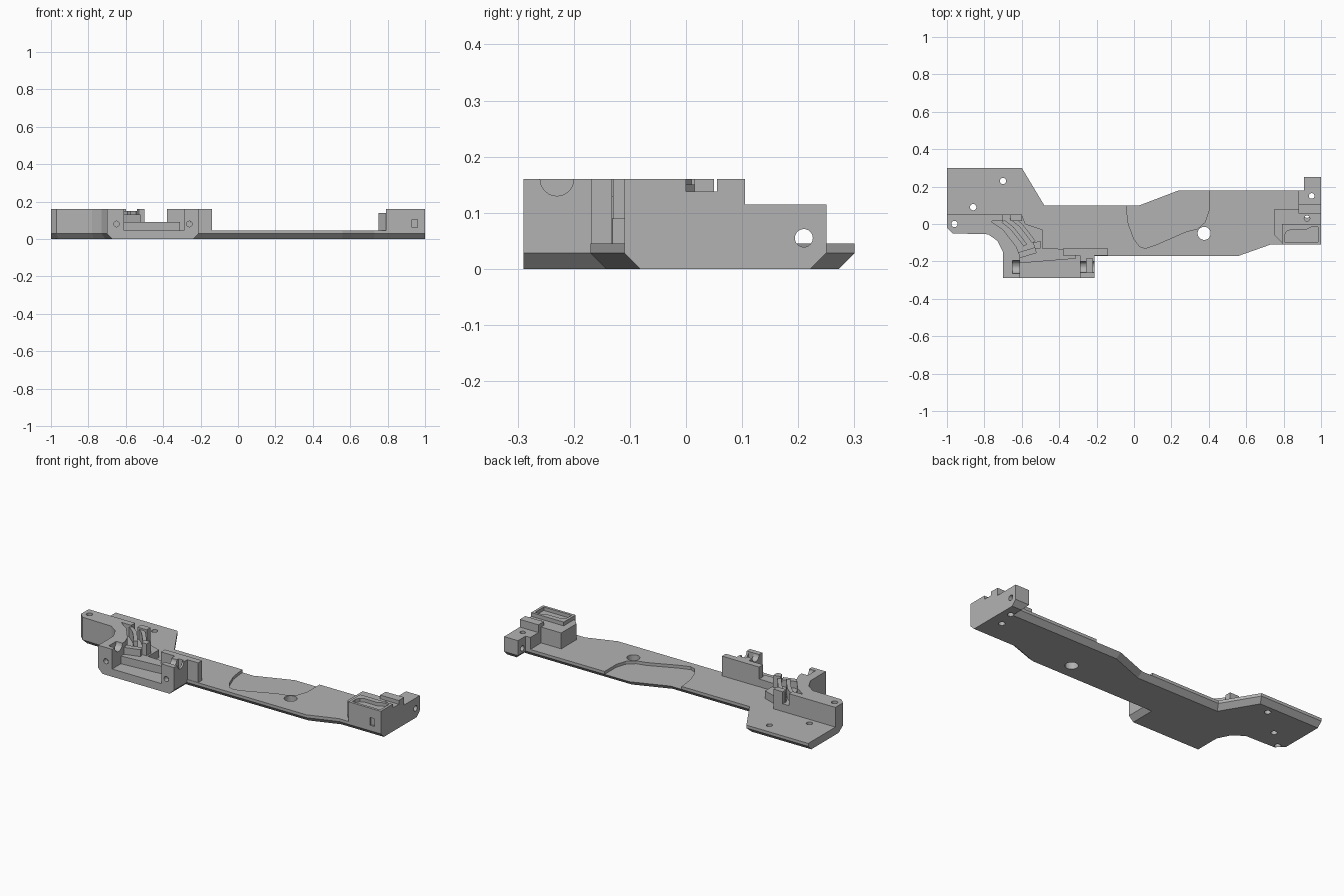
import bpy, bmesh
from mathutils import Matrix, Vector

if "Cube" in bpy.data.objects:
    bpy.data.objects.remove(bpy.data.objects["Cube"])

grey = bpy.data.materials.new("plain grey")
grey.use_nodes = True
grey.diffuse_color = (0.45, 0.45, 0.45, 1)
grey.node_tree.nodes["Principled BSDF"].inputs["Base Color"].default_value = grey.diffuse_color


def finish(name, bm):
    bmesh.ops.recalc_face_normals(bm, faces=bm.faces)
    mesh = bpy.data.meshes.new(name)
    bm.to_mesh(mesh)
    bm.free()
    mesh.materials.append(grey)
    ob = bpy.data.objects.new(name, mesh)
    bpy.context.collection.objects.link(ob)
    return ob


def prism(name, points, z0, z1, chamfer=0):
    """Extrude an outline; optionally chamfer its lower rim."""
    bm = bmesh.new()
    face = bm.faces.new([bm.verts.new((x, y, z0)) for x, y in points])
    out = bmesh.ops.extrude_face_region(bm, geom=[face], use_keep_orig=True)
    top = [v for v in out["geom"] if isinstance(v, bmesh.types.BMVert)]
    bmesh.ops.translate(bm, verts=top, vec=(0, 0, z1 - z0))
    bmesh.ops.recalc_face_normals(bm, faces=bm.faces)
    if chamfer:
        rim = []
        for e in bm.edges:
            a, b = (v.co for v in e.verts)
            low = max(a.z, b.z) < z0 + 0.001
            square_end = abs(a.x + b.x) > 1.99 or a.y + b.y < -0.57
            if low and not square_end:
                rim.append(e)
        bmesh.ops.bevel(bm, geom=rim, offset=chamfer, segments=1, affect="EDGES")
    return finish(name, bm)


def box(name, x0, x1, y0, y1, z0, z1):
    return prism(name, [(x0, y0), (x1, y0), (x1, y1), (x0, y1)], z0, z1)


def rod(axis, centre, radius, length):
    """Round cutter along the given axis."""
    bm = bmesh.new()
    bmesh.ops.create_cone(bm, cap_ends=True, segments=24, radius1=radius, radius2=radius, depth=length)
    turn = Vector((0, 0, 1)).rotation_difference(Vector(axis)).to_matrix().to_4x4()
    bmesh.ops.transform(bm, verts=bm.verts, matrix=Matrix.Translation(centre) @ turn)
    return finish("cutter", bm)


def cut(ob, *cutters):
    for c in cutters:
        c.hide_render = True
        mod = ob.modifiers.new("cut", "BOOLEAN")
        mod.operation = "DIFFERENCE"
        mod.solver = "EXACT"
        mod.object = c
        bpy.context.view_layer.objects.active = ob
        bpy.ops.object.modifier_apply(modifier=mod.name)
        bpy.data.objects.remove(c)


X, Y, Z = (1, 0, 0), (0, 1, 0), (0, 0, 1)
TOP, DECK = 0.16, 0.044

# Base plate with chamfered underside, shallow hollow and bolt holes
plate = prism("base_plate", [
    (-1, .3), (-.6, .3), (-.48, .1), (.03, .1), (.24, .18), (.91, .18), (.91, .25), (1, .25),
    (1, -.11), (.73, -.11), (.56, -.17), (-.21, -.17), (-.21, -.29), (-.7, -.29), (-.7, -.15),
    (-.73, -.09), (-.78, -.055), (-.97, -.05), (-1, -.02)], 0, .045, .028)
hollow = prism("cutter", [
    (-.04, .3), (-.04, .08), (-.03, 0), (0, -.08), (.03, -.12), (.06, -.13), (.12, -.11),
    (.28, -.04), (.34, -.025), (.38, .01), (.4, .07), (.4, .3)], .028, .1)
cut(plate, hollow, rod(Z, (.375, -.05, 0), .035, .3))
for x, y in [(-.7, .23), (-.86, .09), (-.96, 0), (.95, .15), (.925, .05)]:
    cut(plate, rod(Z, (x, y, 0), .017, .4))

# Wall at the right end, bending forward into a post
wall = prism("side_wall", [
    (-1, .05), (-.76, .05), (-.76, .01), (-.7, -.03), (-.63, -.12), (-.61, -.17), (-.61, -.29),
    (-.7, -.29), (-.7, -.15), (-.73, -.09), (-.78, -.055), (-.97, -.05), (-1, -.02)], DECK, TOP)
cut(wall, rod(Z, (-.96, 0, .1), .017, .4), rod(X, (-.6, -.23, TOP), .035, .1),
    rod(Y, (-.65, -.29, .08), .015, .06))

# Raised seat carrying the curved guide
prism("guide_seat", [(-.76, .05), (-.6, .05), (-.58, 0), (-.49, -.03), (-.49, -.15),
                     (-.62, -.15), (-.7, -.04), (-.76, .0)], DECK, .09)
prism("channel_back", [(-.62, -.21), (-.31, -.185), (-.31, -.135), (-.49, -.13), (-.62, -.14)], DECK, .09)


def rail(name, shift):
    path = [(-.71, .01), (-.66, -.03), (-.62, -.08), (-.59, -.12)]
    left = [(x + shift, y + shift * .4) for x, y in path]
    right = [(x + .018, y + .012) for x, y in left]
    prism(name, left + right[::-1], .085, .15)


rail("guide_rail_inner", 0)
rail("guide_rail_outer", .045)

# Clamp jaws at the ends of the guide
box("clamp_jaw_right", -.76, -.7, .015, .05, .08, TOP)
box("clamp_jaw_left", -.66, -.6, .015, .05, .08, TOP)
prism("guide_foot", [(-.63, -.155), (-.53, -.125), (-.52, -.155), (-.62, -.185)], .08, .13)
prism("guide_stop", [(-.54, -.1), (-.5, -.09), (-.5, -.13), (-.53, -.13)], .08, TOP)

# Upright panel and front post left of the channel
box("upright_panel", -.38, -.14, -.168, -.132, DECK, TOP)
post = box("front_post", -.29, -.21, -.29, -.16, DECK, TOP)
cut(post, box("cutter", -.255, -.222, -.26, -.185, .09, .2), rod(Y, (-.26, -.29, .08), .015, .06),
    rod(X, (-.25, -.23, TOP), .03, .2))

# Stepped block at the left end
base = prism("end_base", [(.75, .08), (.88, .08), (.88, .1), (1, .1), (1, -.1), (.79, -.1), (.75, -.06)],
             DECK, .138)
tray = box("end_tray", .79, 1, -.11, 0, DECK, TOP)
pocket = prism("cutter", [(.805, -.095), (.805, -.06), (.815, -.04), (.84, -.03), (.92, -.03),
                          (.95, -.015), (.985, -.015), (.985, -.095)], .14, .2)
cut(tray, pocket, rod(X, (1, -.08, .08), .015, .06), box("cutter", .93, .96, -.2, -.095, .06, .105))
box("end_step", .88, 1, .055, .105, DECK, TOP)
lug = prism("end_lug", [(.88, .1), (.88, .18), (.91, .18), (.91, .25), (1, .25), (1, .1)], DECK, .115)
cut(lug, rod(X, (.95, .21, .055), .016, .3), rod(Z, (.95, .15, .1), .015, .3))
cut(plate, rod(X, (.95, .21, .055), .016, .3))
cut(base, rod(Z, (.925, .03, .1), .015, .3))
